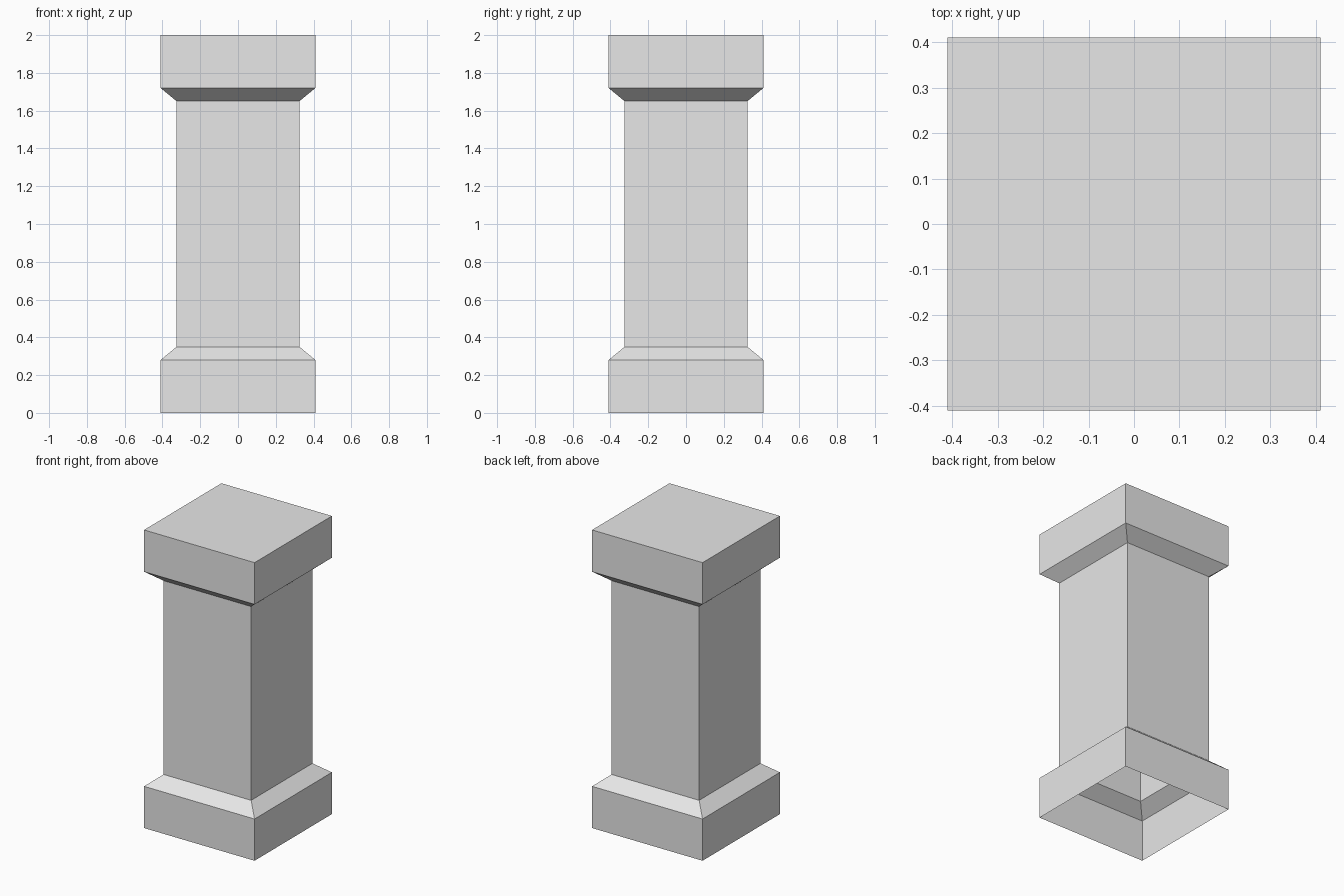
import bpy
import bmesh

cube = bpy.data.objects.get("Cube")
if cube:
    bpy.data.objects.remove(cube, do_unlink=True)

# Single stone colour
stone = bpy.data.materials.new("grey_stone")
stone.use_nodes = True
stone.diffuse_color = (0.8, 0.8, 0.8, 1)
stone.node_tree.nodes["Principled BSDF"].inputs["Base Color"].default_value = (0.8, 0.8, 0.8, 1)

HEIGHT = 2.0
WIDE, NARROW = 0.41, 0.325     # half widths of the blocks and the shaft
BLOCK, SLOPE = 0.28, 0.35      # heights where the block and its slope end
CORNERS = ((-1, -1), (1, -1), (1, 1), (-1, 1))


def square_shell(name, profile, closed_top=False):
    """Loft a square shell through (half width, height) steps, open below."""
    bm = bmesh.new()
    rings = [[bm.verts.new((x * w, y * w, z)) for x, y in CORNERS] for w, z in profile]
    for low, high in zip(rings, rings[1:]):
        for i in range(4):
            j = (i + 1) % 4
            bm.faces.new((low[i], low[j], high[j], high[i]))
    if closed_top:
        bm.faces.new(rings[-1])
    mesh = bpy.data.meshes.new(name)
    bm.to_mesh(mesh)
    bm.free()
    mesh.materials.append(stone)
    obj = bpy.data.objects.new(name, mesh)
    bpy.context.collection.objects.link(obj)
    return obj


# Hollow base block, sloping in to the shaft
base = [(WIDE, 0), (WIDE, BLOCK), (NARROW, SLOPE)]
square_shell("base", base)

# Plain square shaft
square_shell("shaft", [(NARROW, SLOPE), (NARROW, HEIGHT - SLOPE)])

# Top block mirrors the base and is closed above
square_shell("top_block", [(w, HEIGHT - z) for w, z in reversed(base)], closed_top=True)
